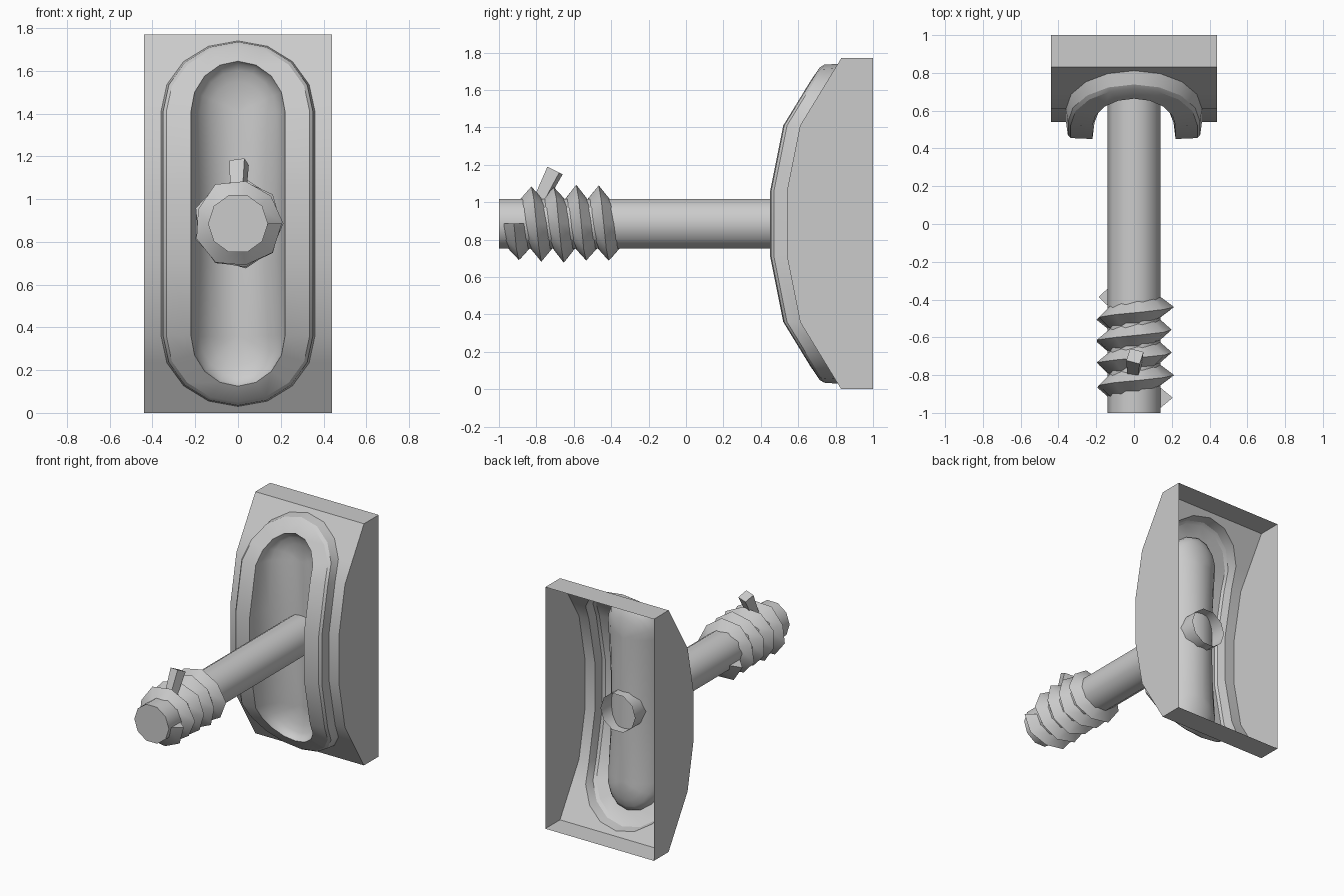
import bpy, bmesh
from math import sin, cos, pi
from mathutils import Vector

if "Cube" in bpy.data.objects:
    bpy.data.objects.remove(bpy.data.objects["Cube"])

grey = bpy.data.materials.new("plain grey")
grey.use_nodes = True
grey.diffuse_color = (0.6, 0.6, 0.6, 1)
grey.node_tree.nodes["Principled BSDF"].inputs["Base Color"].default_value = (0.6, 0.6, 0.6, 1)

MID = 0.885            # height of the rod axis and middle of the plate
SPINE = 0.525          # half length of the straight part of the slot
HALF_W, HALF_H = 0.44, 0.885


def finish(name, bm, angle=30, outward=True):
    bmesh.ops.remove_doubles(bm, verts=bm.verts, dist=0.0005)
    if outward:
        bmesh.ops.recalc_face_normals(bm, faces=bm.faces)
    mesh = bpy.data.meshes.new(name)
    bm.to_mesh(mesh)
    bm.free()
    obj = bpy.data.objects.new(name, mesh)
    bpy.context.collection.objects.link(obj)
    mesh.materials.append(grey)
    bpy.ops.object.select_all(action="DESELECT")
    obj.select_set(True)
    bpy.context.view_layer.objects.active = obj
    bpy.ops.object.shade_smooth_by_angle(angle=angle * pi / 180)
    return obj


def loft(bm, rings, closed=True):
    loops = [[bm.verts.new(p) for p in ring] for ring in rings]
    n = len(loops[0])
    for a, b in zip(loops, loops[1:]):
        for i in range(n if closed else n - 1):
            j = (i + 1) % n
            bm.faces.new((a[i], a[j], b[j], b[i]))
    return loops


def front_y(z):
    """Depth of the bowed front at height z."""
    d = abs(z - MID)
    curve = [(0, 0.54), (0.175, 0.54), (0.525, 0.61), (0.885, 0.83)]
    for (d0, y0), (d1, y1) in zip(curve, curve[1:]):
        if d <= d1 + 1e-6:
            return y0 + (y1 - y0) * (d - d0) / (d1 - d0)
    return curve[-1][1]


def oval(rx, rz):
    """Slot outline as (spine height, offset x, offset z), with points on the creases."""
    quarter = [(0.175, rx, 0)] + [(SPINE, rx * cos(k * pi / 8), rz * sin(k * pi / 8)) for k in range(5)]
    half = quarter + [(s, -x, z) for s, x, z in quarter[-2::-1]]
    return half + [(-s, -x, -z) for s, x, z in half]


def ring(rx, rz, lift):
    return [(x, front_y(MID + s + z) + lift, MID + s + z) for s, x, z in oval(rx, rz)]


# Bowed housing: front rows run from the slot edge out to each side
bm = bmesh.new()
outer = ring(0.36, 0.33, 0)
for side in (1, -1):
    edge = sorted([p for p in outer if p[0] * side > -1e-5], key=lambda p: p[2])
    rim = [Vector((side * HALF_W, p[1], p[2])) for p in edge]
    loft(bm, [edge, rim], closed=False)
    low = Vector((side * HALF_W, 0.83, 0))
    high = Vector((side * HALF_W, 0.83, 2 * HALF_H))
    back = [Vector((side * HALF_W, 1, 2 * HALF_H)), Vector((side * HALF_W, 1, 0))]
    bm.faces.new([bm.verts.new(p) for p in [low] + rim + [high] + back])
    # strips above and below the slot, then the top and bottom walls
    for corner, end, tip in ((low, rim[0], edge[0]), (high, rim[-1], edge[-1])):
        mid = Vector((0, corner.y, corner.z))
        bm.faces.new([bm.verts.new(p) for p in (corner, end, tip, mid)])
        wall = (corner, mid, (0, 1, corner.z), (corner.x, 1, corner.z))
        bm.faces.new([bm.verts.new(p) for p in wall])
finish("housing", bm)

# Raised rim round the slot
bm = bmesh.new()
loft(bm, [ring(0.36, 0.33, 0), ring(0.35, 0.325, -0.07), ring(0.335, 0.31, -0.085), ring(0.22, 0.235, -0.09)])
finish("slot_rim", bm, 25)

# Scooped trough inside the slot
bm = bmesh.new()
rings = []
for k in range(6):
    t = k / 5 * pi / 2
    points = []
    for s, x, z in oval(0.22, 0.235):
        y = front_y(MID + s + z) - 0.09
        points.append((x * cos(t), y + (0.73 - y) * sin(t), MID + s + z * cos(t)))
    rings.append(points)
loft(bm, rings)
bmesh.ops.dissolve_degenerate(bm, dist=0.0005, edges=bm.edges)
finish("trough", bm, 40)

# Ten-sided rod, capped at the front and open at the back
bm = bmesh.new()
circle = [(0.14 * cos(k * pi / 5), 0.14 * sin(k * pi / 5)) for k in range(10)]
loops = loft(bm, [[(x, y, MID + z) for x, z in circle] for y in (-1, 0.79)])
bm.faces.new(loops[0])
finish("rod", bm, 40)

# Coarse screw thread winding along the front of the rod
bm = bmesh.new()
STEPS, TURNS, PITCH = 9, 4.5, 0.12
sections = []
for k in range(int(STEPS * TURNS) + 1):
    a = -2 * pi * k / STEPS
    y = -0.92 + PITCH * k / STEPS
    crest = 0.205 + 0.008 * sin(k * 2.3)
    profile = [(0.13, -0.062), (crest, 0), (0.13, 0.062), (0.1, 0)]
    sections.append([(r * cos(a), y + dy, MID + r * sin(a)) for r, dy in profile])
loops = loft(bm, sections)
bm.faces.new(loops[0])
bm.faces.new(loops[-1])
finish("screw_thread", bm, 40)

# Flared prong standing on the thread
bm = bmesh.new()
foot, tip = Vector((0, -0.79, 0.99)), Vector((0.005, -0.70, 1.17))
axis = (tip - foot).normalized()
across = Vector((1, 0, 0))
third = axis.cross(across)
loops = loft(bm, [[c + r * (cos(q * pi / 2 + 0.5) * across + sin(q * pi / 2 + 0.5) * third) for q in range(4)]
                  for c, r in ((foot, 0.04), (tip, 0.052))])
for loop in loops:
    bm.faces.new(loop)
finish("prong", bm)
